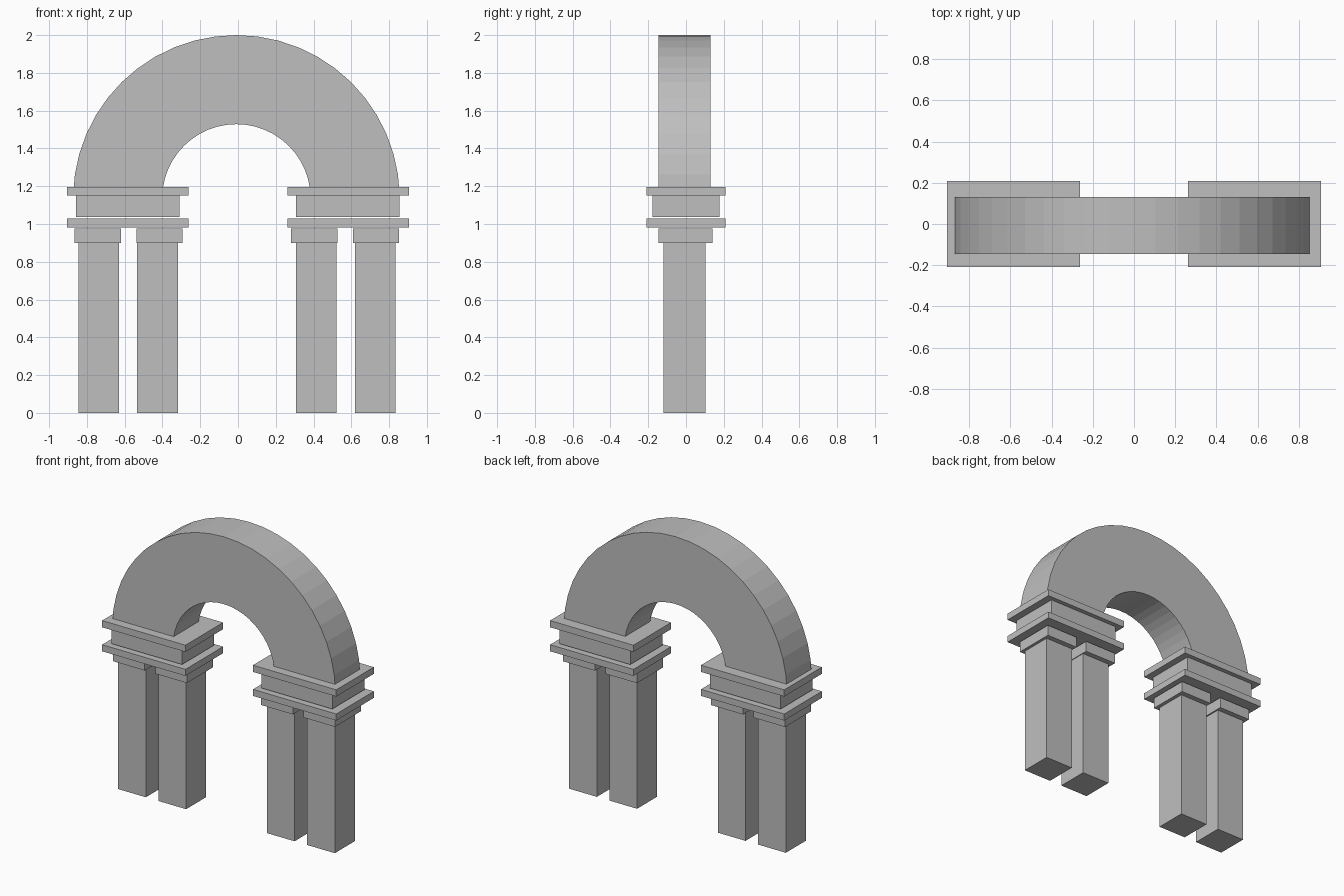
import bpy
import bmesh
import math

cube = bpy.data.objects.get("Cube")
if cube:
    bpy.data.objects.remove(cube, do_unlink=True)

stone = bpy.data.materials.new("grey_stone")
stone.use_nodes = True
GREY = (0.52, 0.52, 0.52, 1.0)
stone.diffuse_color = GREY
stone.node_tree.nodes["Principled BSDF"].inputs["Base Color"].default_value = GREY


def finish(name, bm):
    bmesh.ops.recalc_face_normals(bm, faces=bm.faces)
    mesh = bpy.data.meshes.new(name)
    bm.to_mesh(mesh)
    bm.free()
    mesh.materials.append(stone)
    obj = bpy.data.objects.new(name, mesh)
    bpy.context.collection.objects.link(obj)
    return obj


def box(name, center_x, width, y_range, z_range):
    bm = bmesh.new()
    bmesh.ops.create_cube(bm, size=1)
    y0, y1 = y_range
    z0, z1 = z_range
    bmesh.ops.scale(bm, vec=(width, y1 - y0, z1 - z0), verts=bm.verts)
    bmesh.ops.translate(bm, vec=(center_x, (y0 + y1) / 2, (z0 + z1) / 2), verts=bm.verts)
    return finish(name, bm)


# Two piers, each with paired pillars under stacked slabs
for side, sign in (("left", 1), ("right", -1)):
    for place, pillar_x, cap_x in (("outer", 0.732, 0.737), ("inner", 0.42, 0.41)):
        box(f"{side}_{place}_pillar", sign * pillar_x - 0.006, 0.215, (-0.119, 0.103), (0, 0.9))
        box(f"{side}_{place}_capital", sign * cap_x - 0.006, 0.245, (-0.146, 0.14), (0.9, 0.975))
    box(f"{side}_lower_slab", sign * 0.584, 0.645, (-0.208, 0.208), (0.982, 1.028))
    box(f"{side}_block", sign * 0.582 - 0.001, 0.547, (-0.177, 0.177), (1.037, 1.15))
    box(f"{side}_upper_slab", sign * 0.584, 0.645, (-0.208, 0.208), (1.15, 1.197))


# Faceted half-ring arch resting in the upper slabs
def build_arch(outer, inner, y0, y1, center_x, center_z, segments):
    bm = bmesh.new()
    rings = []
    for i in range(segments + 1):
        a = math.radians(1 + 178 * i / segments)
        rings.append([bm.verts.new((center_x + r * math.cos(a), y, center_z + r * math.sin(a)))
                      for r, y in ((outer, y0), (outer, y1), (inner, y1), (inner, y0))])
    for a, b in zip(rings, rings[1:]):
        for k in range(4):
            n = (k + 1) % 4
            bm.faces.new((a[k], a[n], b[n], b[k]))
    bm.faces.new(rings[0])
    bm.faces.new(rings[-1])
    return finish("arch", bm)


build_arch(0.8645, 0.393, -0.145, 0.13, -0.0085, 1.1355, 24)
